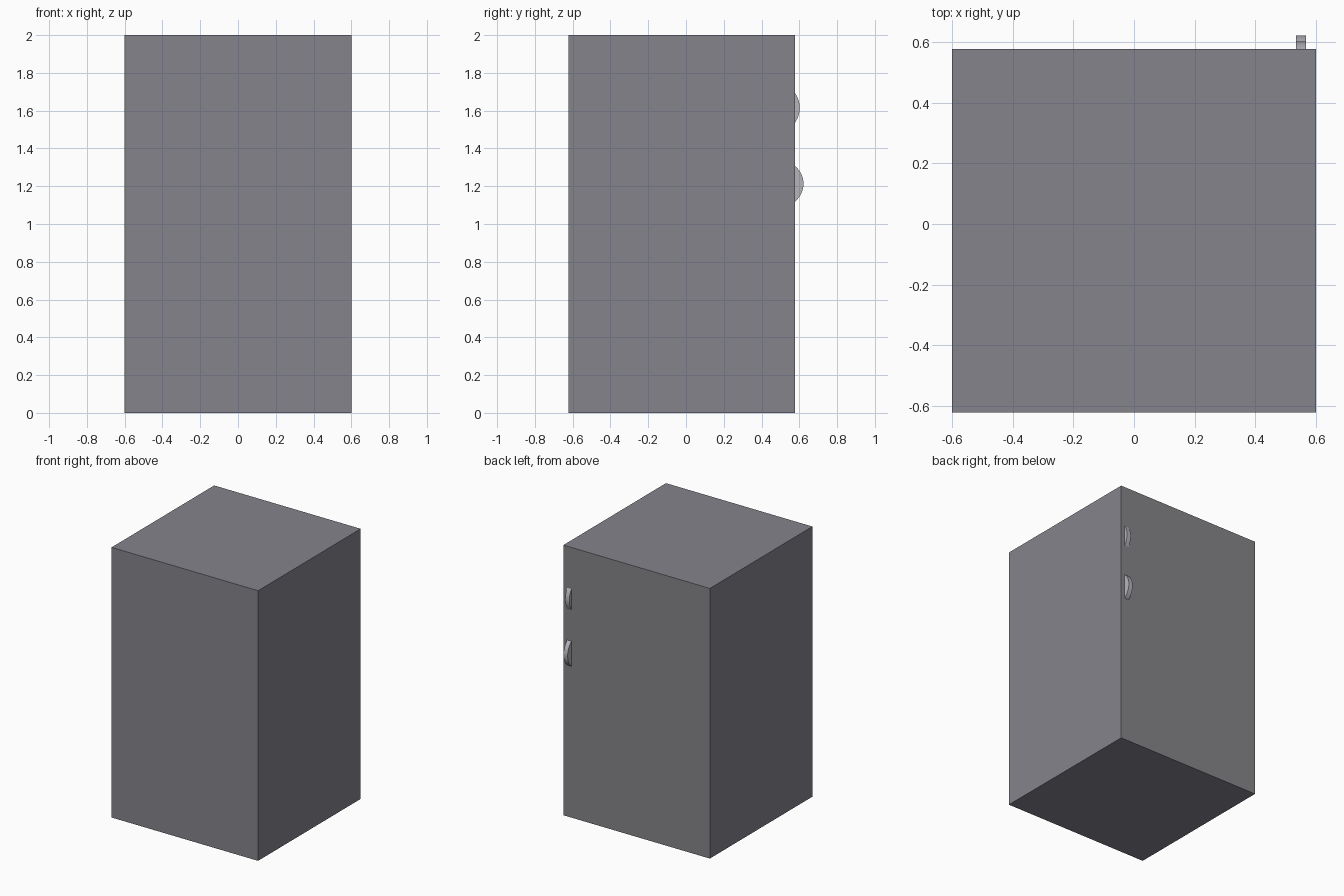
import bpy, bmesh, math

if "Cube" in bpy.data.objects:
    bpy.data.objects.remove(bpy.data.objects["Cube"])

BACK = 0.578    # door side of the cabinet
FRONT = -0.622


def material(name, rgb):
    mat = bpy.data.materials.new(name)
    mat.diffuse_color = (*rgb, 1)
    mat.use_nodes = True
    mat.node_tree.nodes["Principled BSDF"].inputs["Base Color"].default_value = mat.diffuse_color
    return mat


BODY = material("dark_grey", (0.235, 0.23, 0.265))
DOOR = material("door_grey", (0.235, 0.24, 0.25))
METAL = material("handle_grey", (0.46, 0.46, 0.50))


def new_object(name, bm, mat):
    bmesh.ops.recalc_face_normals(bm, faces=bm.faces[:])
    mesh = bpy.data.meshes.new(name)
    bm.to_mesh(mesh)
    bm.free()
    mesh.materials.append(mat)
    obj = bpy.data.objects.new(name, mesh)
    bpy.context.collection.objects.link(obj)
    return obj


def box(name, lo, hi, mat):
    bm = bmesh.new()
    bmesh.ops.create_cube(bm, size=1)
    for v in bm.verts:
        v.co = [lo[i] + (v.co[i] + 0.5) * (hi[i] - lo[i]) for i in range(3)]
    return new_object(name, bm, mat)


def handle(name, z, half, depth, x0=0.534, x1=0.568, steps=16):
    # Circular-segment profile extruded across the handle width
    r = (half ** 2 + depth ** 2) / (2 * depth)
    a = math.asin(half / r)
    bm = bmesh.new()
    profile = []
    for i in range(steps + 1):
        t = -a + 2 * a * i / steps
        y = BACK + depth - r + r * math.cos(t)
        profile.append(bm.verts.new((x0, y, z + r * math.sin(t))))
    face = bm.faces.new(profile)
    ext = bmesh.ops.extrude_face_region(bm, geom=[face], use_keep_orig=True)
    for v in ext["geom"]:
        if isinstance(v, bmesh.types.BMVert):
            v.co.x = x1
    return new_object(name, bm, METAL)


# Cabinet
box("cabinet", (-0.6, FRONT, 0), (0.6, BACK - 0.001, 2), BODY)

# Flush doors meeting at a seam
box("lower_door", (-0.6, BACK - 0.001, 0), (0.6, BACK, 1.205), DOOR)
box("upper_door", (-0.6, BACK - 0.001, 1.205), (0.6, BACK, 2), DOOR)

# Rounded handles
handle("upper_handle", 1.615, 0.077, 0.024)
handle("lower_handle", 1.213, 0.093, 0.044)
